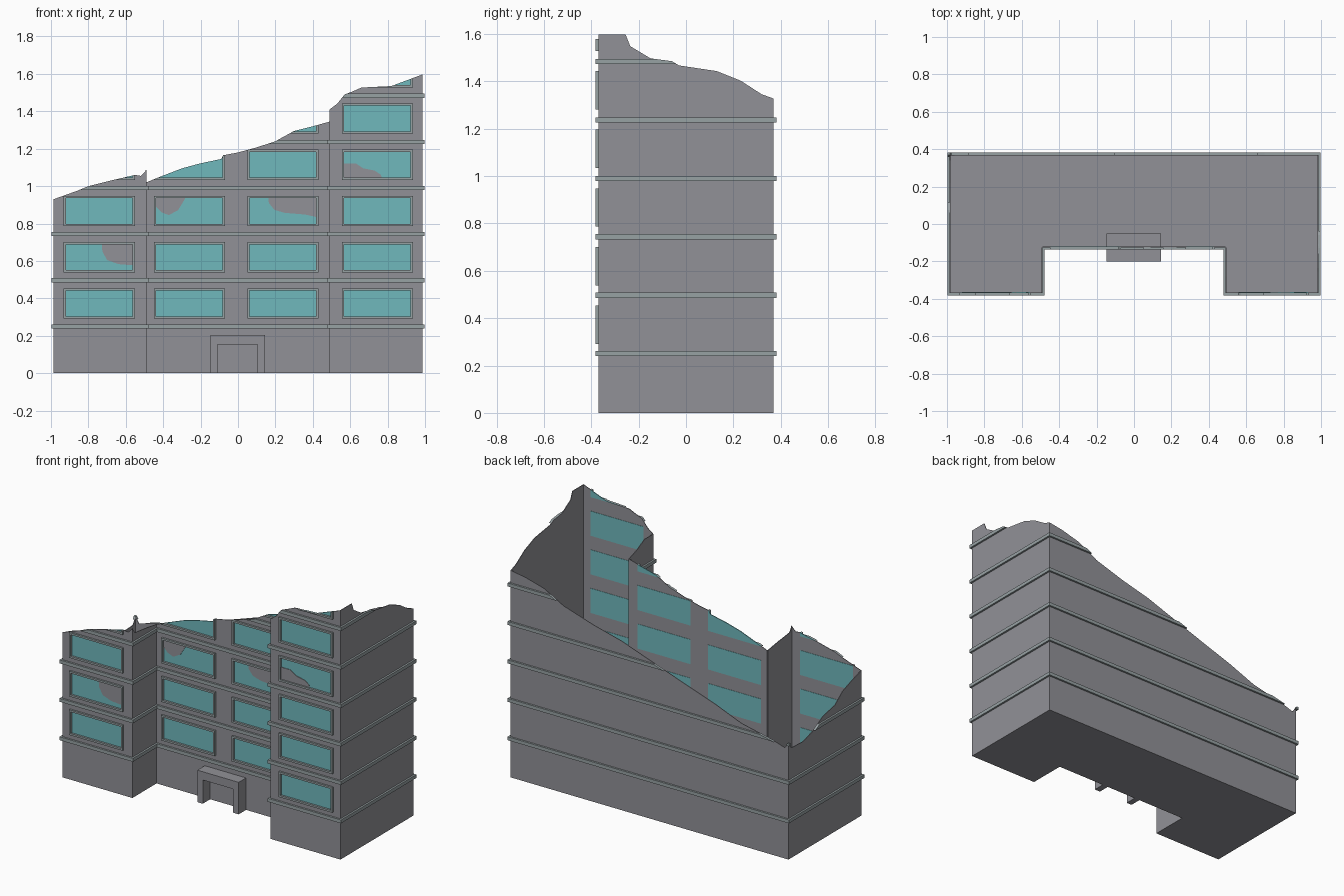
import bpy, bmesh

if "Cube" in bpy.data.objects:
    bpy.data.objects.remove(bpy.data.objects["Cube"])


def material(name, r, g, b):
    m = bpy.data.materials.new(name)
    m.diffuse_color = (r, g, b, 1)
    m.use_nodes = True
    m.node_tree.nodes["Principled BSDF"].inputs["Base Color"].default_value = m.diffuse_color
    return m


glass_mat = material("teal_glass", .16, .48, .505)
wall_mat = material("dark_concrete", .285, .285, .31)
trim_mat = material("trim_grey", .31, .36, .37)
BANDS = [0.2505 + 0.2465 * k for k in range(6)]
ROWS = [0.372 + 0.2475 * k for k in range(6)]


def prisms(name, polys, d0, d1, place, mat=None):
    """Extrude flat (u, z) outlines from depth d0 to d1."""
    bm = bmesh.new()
    for poly in polys:
        a = [bm.verts.new(place(u, d0, z)) for u, z in poly]
        b = [bm.verts.new(place(u, d1, z)) for u, z in poly]
        bm.faces.new(a)
        bm.faces.new(b[::-1])
        n = len(a)
        for i in range(n):
            bm.faces.new((a[i], b[i], b[(i + 1) % n], a[(i + 1) % n]))
    bmesh.ops.recalc_face_normals(bm, faces=bm.faces)
    me = bpy.data.meshes.new(name)
    bm.to_mesh(me)
    bm.free()
    if mat:
        me.materials.append(mat)
    ob = bpy.data.objects.new(name, me)
    bpy.context.collection.objects.link(ob)
    return ob


def rect(u0, u1, z0, z1):
    return [(u0, z0), (u1, z0), (u1, z1), (u0, z1)]


def boolean(ob, cutter, op):
    cutter.hide_render = True
    m = ob.modifiers.new("cut", 'BOOLEAN')
    m.operation, m.solver, m.object = op, 'EXACT', cutter
    bpy.context.view_layer.objects.active = ob
    bpy.ops.object.modifier_apply(modifier=m.name)


def drop(ob):
    bpy.data.objects.remove(ob, do_unlink=True)


def wall(name, axis, pos, out, profile, band, cols=(), patches=()):
    """Ruined wall: sheet, floor bands, window frames and glass, clipped by a broken top edge."""
    def place(u, d, z):
        return (u, pos + d * out, z) if axis == 'x' else (pos + d * out, u, z)
    u0, u1 = profile[0][0], profile[-1][0]
    edge = [(u0 - .05, -.1), (u0 - .05, profile[0][1])] + list(profile) + \
           [(u1 + .05, profile[-1][1]), (u1 + .05, -.1)]
    clip = prisms("clip", [edge], -.06, .06, place)
    sheet = prisms(name, [rect(u0, u1, 0, 1.75)], -.004, 0, place, wall_mat)
    ledges = prisms(name + "_bands", [rect(band[0], band[1], z - .011, z + .011) for z in BANDS],
                    -.002, .012, place, trim_mat)
    parts = [sheet, ledges]
    if cols:
        def grid(w, h):
            return [rect(c - w, c + w, z - h, z + h) for c in cols for z in ROWS]
        opening = prisms("opening", grid(.185, .077), -.05, .05, place)
        boolean(sheet, opening, 'DIFFERENCE')
        frames = prisms(name + "_window_frames", grid(.19, .081), -.003, .012, place, trim_mat)
        inner = prisms("inner", grid(.178, .069), -.05, .05, place)
        boolean(frames, inner, 'DIFFERENCE')
        glass = prisms(name + "_glass", grid(.187, .079), -.006, -.001, place, glass_mat)
        parts += [frames, glass]
        # grey areas of broken glazing lying on the panes
        broken = prisms(name + "_broken_panes", patches, -.003, .002, place, wall_mat)
        boolean(broken, inner, 'INTERSECT')
        drop(opening)
        drop(inner)
    for p in parts:
        boolean(p, clip, 'INTERSECT')
    drop(clip)


# front walls with windows and broken panes
wall("left_wing_front", 'x', -.37, -1,
     [(-.986, .93), (-.86, .975), (-.8, 1.0), (-.68, 1.03), (-.55, 1.06), (-.52, 1.055), (-.49, 1.085)],
     (-.998, -.478), [-.742],
     [[(-.73, .71), (-.725, .65), (-.7, .605), (-.64, .583), (-.54, .575), (-.54, .71)]])
wall("centre_front", 'x', -.125, -1,
     [(-.49, 1.02), (-.43, 1.045), (-.3, 1.095), (-.2, 1.122), (-.09, 1.145), (-.08, 1.165), (0, 1.18),
      (.1, 1.207), (.2, 1.24), (.3, 1.295), (.4, 1.32), (.49, 1.345)],
     (-.49, .49), [-.26, .24],
     [[(-.46, .96), (-.45, .9), (-.41, .86), (-.37, .845), (-.32, .872), (-.285, .93), (-.28, .96)],
      [(.16, .96), (.165, .91), (.195, .873), (.25, .857), (.36, .848), (.44, .83), (.44, .96)]])
wall("right_wing_front", 'x', -.37, -1,
     [(.49, 1.41), (.53, 1.44), (.57, 1.49), (.61, 1.505), (.66, 1.527), (.82, 1.535), (.986, 1.597)],
     (.478, .998), [.745],
     [[(.54, 1.03), (.54, 1.122), (.63, 1.122), (.67, 1.095), (.73, 1.083), (.765, 1.06), (.77, 1.03)]])

# courtyard sides of the wings
wall("left_wing_inner", 'y', -.49, 1,
     [(-.37, 1.085), (-.345, 1.05), (-.22, 1.035), (-.125, 1.02)], (-.382, -.125))
wall("right_wing_inner", 'y', .49, -1,
     [(-.37, 1.41), (-.28, 1.41), (-.2, 1.37), (-.125, 1.345)], (-.382, -.125))

# outer side walls and back wall
wall("right_side", 'y', .986, 1,
     [(-.37, 1.597), (-.255, 1.597), (-.235, 1.548), (-.15, 1.497), (-.06, 1.485), (-.03, 1.467),
      (.13, 1.443), (.23, 1.403), (.32, 1.345), (.37, 1.327)], (-.382, .382))
wall("left_side", 'y', -.986, -1,
     [(-.37, .93), (-.28, .905), (-.18, .87), (-.1, .81), (.02, .785), (.12, .73), (.22, .7),
      (.34, .705), (.37, .75)], (-.382, .382))
wall("back", 'x', .37, 1,
     [(-.986, .75), (-.96, .71), (-.88, .735), (-.65, .785), (-.46, .86), (-.25, .93), (-.06, .995),
      (.2, 1.085), (.4, 1.135), (.61, 1.2), (.75, 1.275), (.88, 1.31), (.986, 1.327)], (-.998, .998))

# ground slab following the U-shaped plan
plan = [(-.986, -.37), (-.49, -.37), (-.49, -.125), (.49, -.125), (.49, -.37), (.986, -.37),
        (.986, .37), (-.986, .37)]
prisms("ground_slab", [plan], 0, .006, lambda u, d, z: (u, z, d), wall_mat)

# entrance portal
portal = [(-.148, 0), (-.148, .205), (.145, .205), (.145, 0), (.105, 0), (.105, .152), (-.11, .152), (-.11, 0)]
prisms("entrance_portal", [portal], -.2, -.05, lambda u, d, z: (u, d, z), wall_mat)
